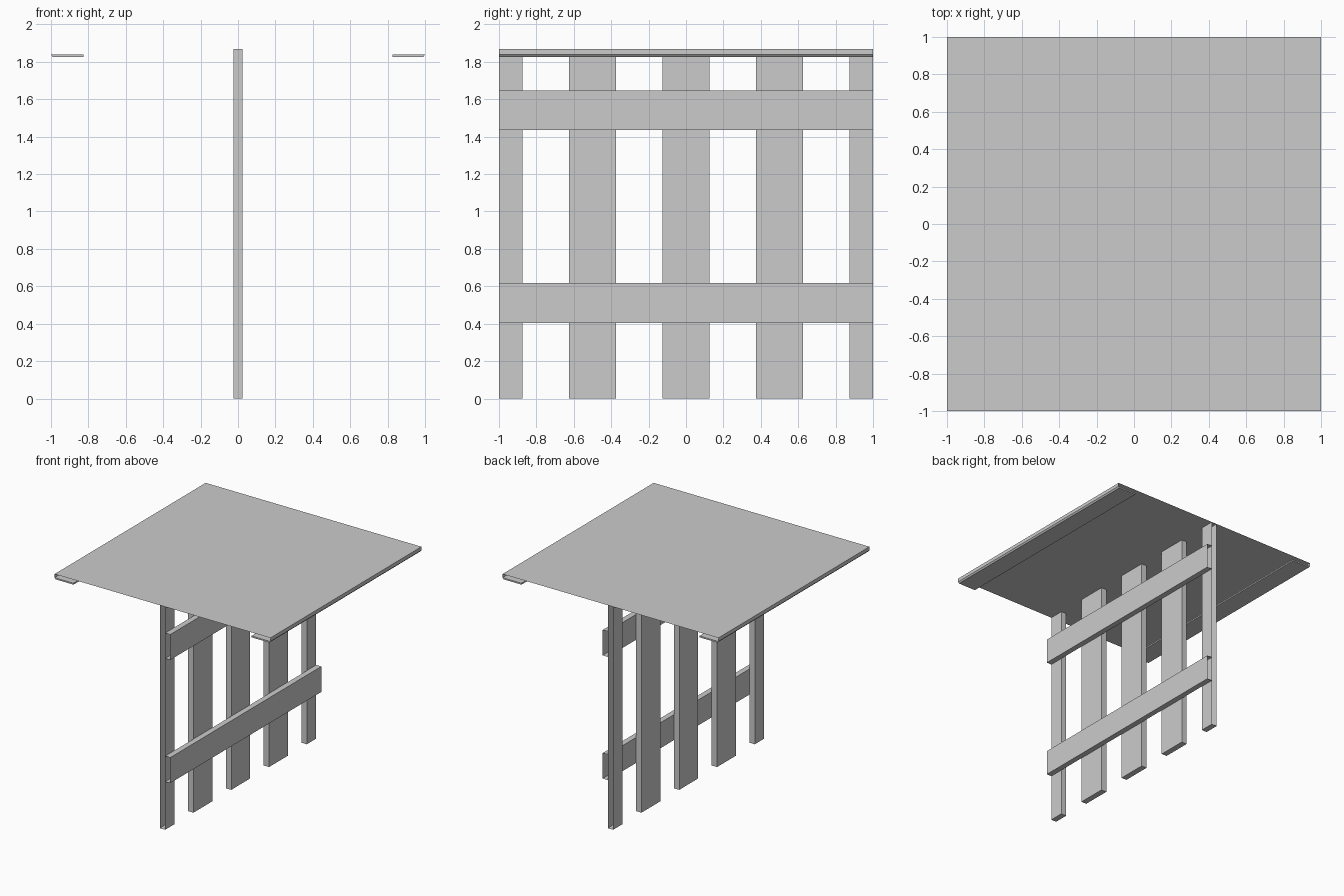
import bpy
import bmesh
from mathutils import Vector

cube = bpy.data.objects.get("Cube")
if cube:
    bpy.data.objects.remove(cube, do_unlink=True)

grey = bpy.data.materials.new("plain grey")
grey.use_nodes = True
colour = (0.6, 0.6, 0.6, 1)
grey.diffuse_color = colour
grey.node_tree.nodes["Principled BSDF"].inputs["Base Color"].default_value = colour

TOP = 1.868      # height of the roof sheet
SOFFIT = 1.838   # top of the eave strips
HALF = 0.025     # half thickness of the slats


def add_box(name, low, high, open_sides=(), chamfer=None):
    """Box between two corners; open_sides lists outward directions left open."""
    low, high = Vector(low), Vector(high)
    bm = bmesh.new()
    bmesh.ops.create_cube(bm, size=1)
    for v in bm.verts:
        v.co = [lo + (c + 0.5) * (hi - lo) for lo, hi, c in zip(low, high, v.co)]
    bm.normal_update()
    gone = [f for f in bm.faces if any(f.normal.dot(Vector(d)) > 0.9 for d in open_sides)]
    bmesh.ops.delete(bm, geom=gone, context='FACES')
    # Draw in the lower edge on one side to make a sloped lip
    if chamfer:
        for v in bm.verts:
            if v.co.z < low.z + 0.001 and v.co.x * chamfer > 0.99:
                v.co.x -= chamfer * 0.01
    mesh = bpy.data.meshes.new(name)
    bm.to_mesh(mesh)
    bm.free()
    mesh.materials.append(grey)
    obj = bpy.data.objects.new(name, mesh)
    bpy.context.collection.objects.link(obj)
    return obj


UP, DOWN = (0, 0, 1), (0, 0, -1)
FRONT, BACK = (0, -1, 0), (0, 1, 0)

# Upright slats; the half-width end slats are open where the next panel joins
for i, y in enumerate((-1, -0.5, 0, 0.5, 1)):
    sides = [UP]
    if y == -1:
        sides.append(FRONT)
    if y == 1:
        sides.append(BACK)
    add_box(f"slat_{i + 1}", (-HALF, max(y - 0.125, -1), 0),
            (HALF, min(y + 0.125, 1), TOP), sides)

# Horizontal rails, open at both ends
for name, bottom, top in (("lower_rail", 0.403, 0.617), ("upper_rail", 1.435, 1.648)):
    add_box(name, (HALF, -1, bottom), (HALF + 0.047, 1, top), (FRONT, BACK))

# Roof sheet with side walls only
add_box("roof_sheet", (-1, -1, SOFFIT), (1, 1, TOP), (FRONT, BACK, DOWN))

# Eave strips along both side edges
for name, side in (("left_eave", 1), ("right_eave", -1)):
    inner, outer = sorted((side * 0.825, side))
    add_box(name, (inner, -1, 1.826), (outer, 1, SOFFIT), chamfer=side)
